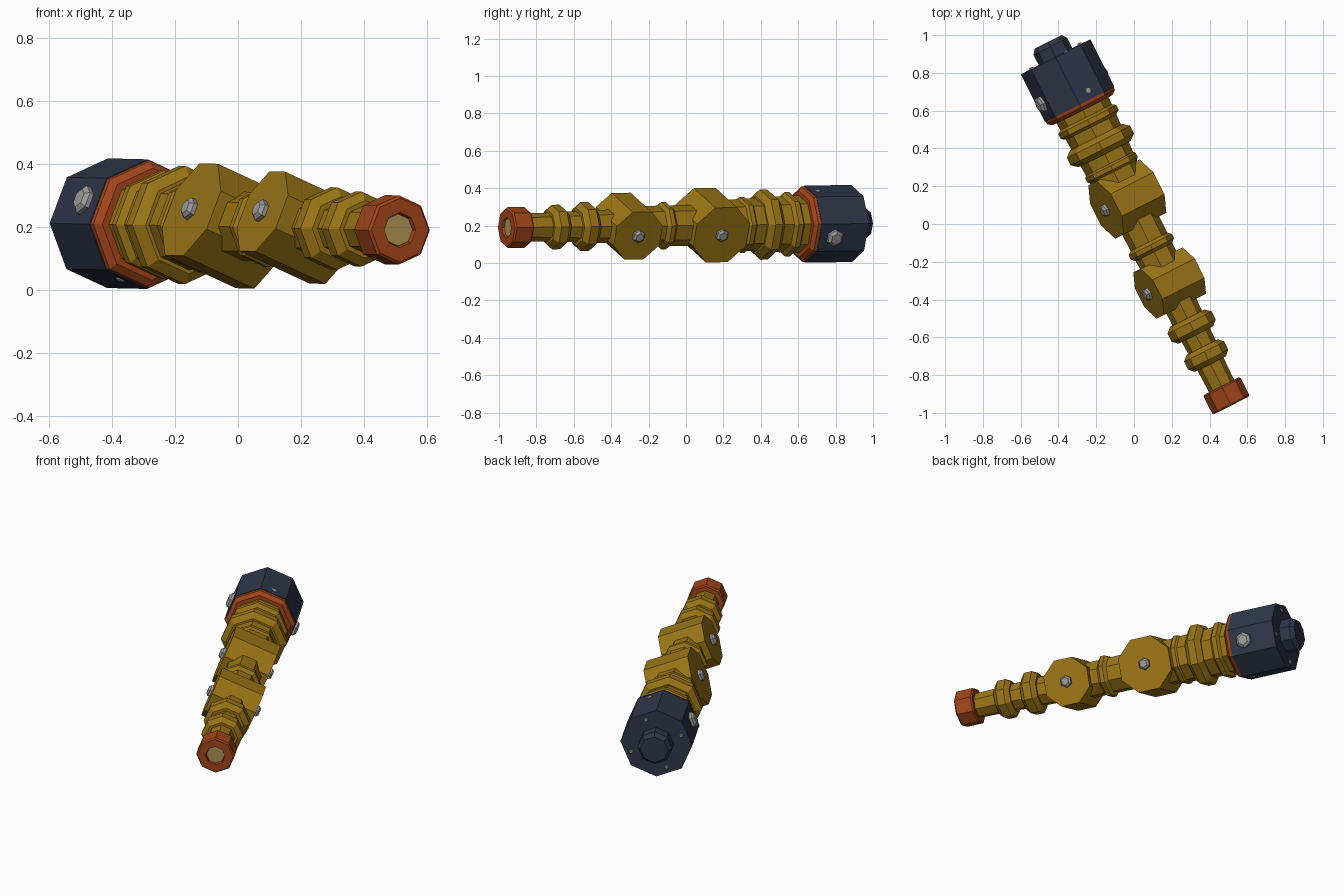
import bpy, bmesh, math
from mathutils import Vector

if "Cube" in bpy.data.objects:
    bpy.data.objects.remove(bpy.data.objects["Cube"])

# Local frame: U runs from tip to cap, H is the rolled hinge direction, P is the other flat
TIP = Vector((0.506, -0.942, 0.19))
U = Vector((-0.45, 0.893, 0.0105)).normalized()
C = Vector((0.893, 0.45, 0)).normalized()
C = (C - U * C.dot(U)).normalized()
W = C.cross(U).normalized()
R = math.radians(22.5)
H = C * math.cos(R) - W * math.sin(R)
P = C * math.sin(R) + W * math.cos(R)


def mat(name, rgb):
    m = bpy.data.materials.new(name)
    m.diffuse_color = (*rgb, 1)
    m.use_nodes = True
    m.node_tree.nodes["Principled BSDF"].inputs["Base Color"].default_value = m.diffuse_color
    return m


GOLD = mat("mustard gold", (0.325, 0.178, 0.008))
ORANGE = mat("burnt orange", (0.36, 0.06, 0.01))
NAVY = mat("dark navy", (0.028, 0.037, 0.066))
STEEL = mat("steel", (0.33, 0.33, 0.32))
TAN = mat("tan", (0.42, 0.29, 0.085))


def lathe(name, origin, axis, ref, profile, material, sides=8, phase=0.0):
    """Faceted solid of revolution from (distance along axis, radius) pairs."""
    third = axis.cross(ref)
    bm = bmesh.new()
    rings = []
    for d, r in profile:
        ring = []
        for i in range(sides):
            a = phase + 2 * math.pi * i / sides
            ring.append(bm.verts.new(origin + axis * d + (ref * math.cos(a) + third * math.sin(a)) * r))
        rings.append(ring)
    for a, b in zip(rings, rings[1:]):
        for i in range(sides):
            j = (i + 1) % sides
            bm.faces.new((a[i], a[j], b[j], b[i]))
    bm.faces.new(rings[0])
    bm.faces.new(rings[-1])
    bmesh.ops.recalc_face_normals(bm, faces=bm.faces)
    me = bpy.data.meshes.new(name)
    bm.to_mesh(me)
    bm.free()
    me.materials.append(material)
    ob = bpy.data.objects.new(name, me)
    bpy.context.collection.objects.link(ob)
    return ob


def along(name, profile, material):
    return lathe(name, TIP, U, C, profile, material)


def rib(name, s, r, flat, half, low):
    along(name, [(s - half, low), (s - flat, r), (s + flat, r), (s + half, low)], GOLD)


def bolt(name, s, direction, offset, r, h):
    lathe(name, TIP + U * s, direction, U if abs(direction.dot(U)) < 0.5 else P,
          [(offset - 0.01, r), (offset + h * 0.55, r), (offset + h, r * 0.65)], STEEL, 6, math.pi / 6)


# Tip collar with insert
along("tip_collar", [(0.0, 0.052), (-0.02, 0.056), (-0.02, 0.102), (-0.012, 0.11),
                     (0.086, 0.11), (0.094, 0.102)], ORANGE)
along("tip_insert", [(-0.007, 0.051), (0.01, 0.051)], TAN)

# Stepped arm tubes
along("front_tube", [(0.08, 0.074), (0.27, 0.078), (0.45, 0.086), (0.70, 0.092)], GOLD)
along("middle_tube", [(0.70, 0.105), (1.20, 0.112)], GOLD)
along("rear_tube", [(1.20, 0.13), (1.52, 0.145), (1.75, 0.155)], GOLD)

# Ribs around the tubes
rib("front_rib_1", 0.275, 0.119, 0.024, 0.05, 0.092)
rib("front_rib_2", 0.447, 0.131, 0.024, 0.05, 0.102)
rib("middle_ring", 0.92, 0.128, 0.012, 0.03, 0.108)
rib("rear_ring", 1.39, 0.15, 0.012, 0.03, 0.132)
rib("rear_rib_1", 1.52, 0.188, 0.022, 0.05, 0.155)
rib("rear_rib_2", 1.66, 0.172, 0.014, 0.03, 0.15)

# Hinge joints with a bolt at each end
for label, s, a, hl in (("front", 0.705, 0.137, 0.135), ("rear", 1.203, 0.158, 0.137)):
    lathe(label + "_joint", TIP + U * s, H, U, [(-hl, a / math.cos(R)), (hl, a / math.cos(R))],
          GOLD, 8, R)
    for side, sign in (("right", 1), ("left", -1)):
        bolt(f"{label}_joint_bolt_{side}", s, H * sign, hl, 0.036, 0.025)

# End cap: orange seal, navy housing, knob
along("cap_seal", [(1.73, 0.178), (1.748, 0.201), (1.768, 0.203)], ORANGE)
along("cap_housing", [(1.765, 0.206), (2.046, 0.206)], NAVY)
along("cap_knob", [(2.03, 0.1), (2.108, 0.1), (2.134, 0.08)], NAVY)

# Cap bolts and small screws
for n, sign in enumerate((1, -1)):
    bolt(f"cap_bolt_{n}", 1.855, H * sign, 0.19, 0.048, 0.026)
    bolt(f"cap_screw_{n}", 1.81, P * sign, 0.19, 0.016, 0.007)
    for m, d in enumerate((H, P)):
        lathe(f"back_screw_{n}_{m}", TIP + d * sign * 0.155, U, H,
              [(2.04, 0.013), (2.052, 0.013), (2.055, 0.009)], STEEL, 6)
